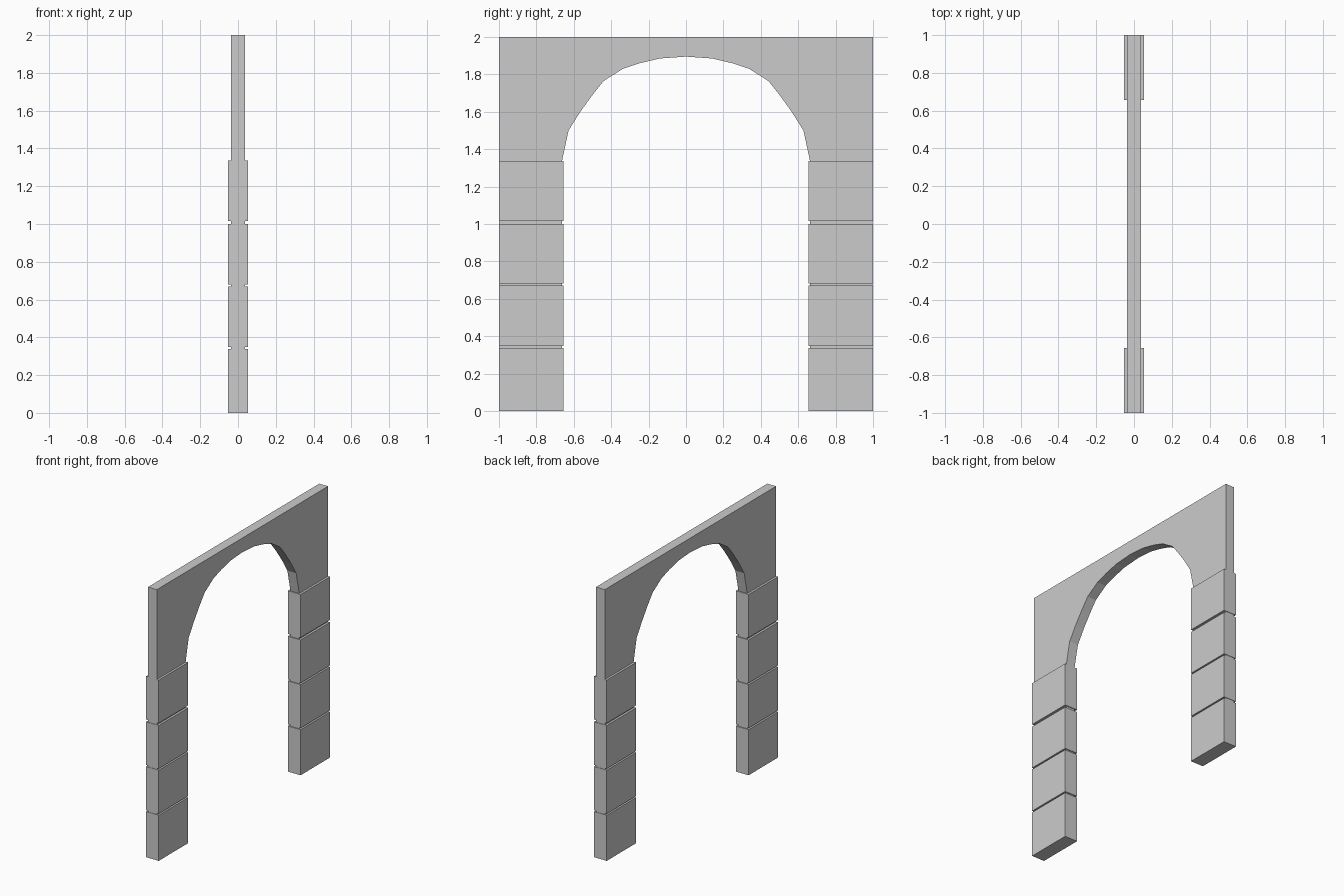
import bpy, bmesh

if "Cube" in bpy.data.objects:
    bpy.data.objects.remove(bpy.data.objects["Cube"])

HALF_SLAB = 0.036   # half thickness of the arch wall
HALF_BLOCK = 0.052  # half thickness of the pillar blocks

dark = bpy.data.materials.new("dark_stone")
dark.diffuse_color = (0.53, 0.53, 0.53, 1)
dark.use_nodes = True
dark.node_tree.nodes["Principled BSDF"].inputs["Base Color"].default_value = dark.diffuse_color


def finish(bm, name, material=None):
    bmesh.ops.recalc_face_normals(bm, faces=bm.faces)
    mesh = bpy.data.meshes.new(name)
    bm.to_mesh(mesh)
    bm.free()
    obj = bpy.data.objects.new(name, mesh)
    bpy.context.collection.objects.link(obj)
    if material:
        mesh.materials.append(material)
    return obj


def extrude_profile(name, profile, half):
    """Extrude a (y, z) outline along x, centred on x = 0."""
    bm = bmesh.new()
    face = bm.faces.new([bm.verts.new((-half, y, z)) for y, z in profile])
    ext = bmesh.ops.extrude_face_region(bm, geom=[face])
    moved = [v for v in ext["geom"] if isinstance(v, bmesh.types.BMVert)]
    bmesh.ops.translate(bm, vec=(2 * half, 0, 0), verts=moved)
    return finish(bm, name)


def box(bm, y0, y1, z0, z1, half):
    verts = bmesh.ops.create_cube(bm, size=1)["verts"]
    for v in verts:
        v.co = (v.co.x * 2 * half,
                (y0 + y1) / 2 + v.co.y * (y1 - y0),
                (z0 + z1) / 2 + v.co.z * (z1 - z0))


# Arch wall: half outline mirrored, legs run down inside the blocks
half_arch = [(0.14, 1.885), (0.246, 1.86), (0.337, 1.83), (0.44, 1.765),
             (0.50, 1.69), (0.565, 1.60), (0.628, 1.50), (0.663, 1.337)]
legs = [(0.663, 0.02), (0.997, 0.02), (0.997, 1.335), (1, 1.335), (1, 2)]
right = half_arch + legs
left = [(-y, z) for y, z in reversed(right)]
extrude_profile("arch_wall", left + [(0, 1.895)] + right, HALF_SLAB)

# Pillar blocks: four stacked on each side with narrow joints
block_heights = [(0, 0.337), (0.348, 0.67), (0.681, 1.0), (1.017, 1.336)]
for side, sign in (("left", -1), ("right", 1)):
    for i, (z0, z1) in enumerate(block_heights, 1):
        bm = bmesh.new()
        y0, y1 = sorted((sign * 0.656, sign * 1.0))
        box(bm, y0, y1, z0, z1, HALF_BLOCK)
        finish(bm, f"{side}_pillar_block_{i}", dark)
